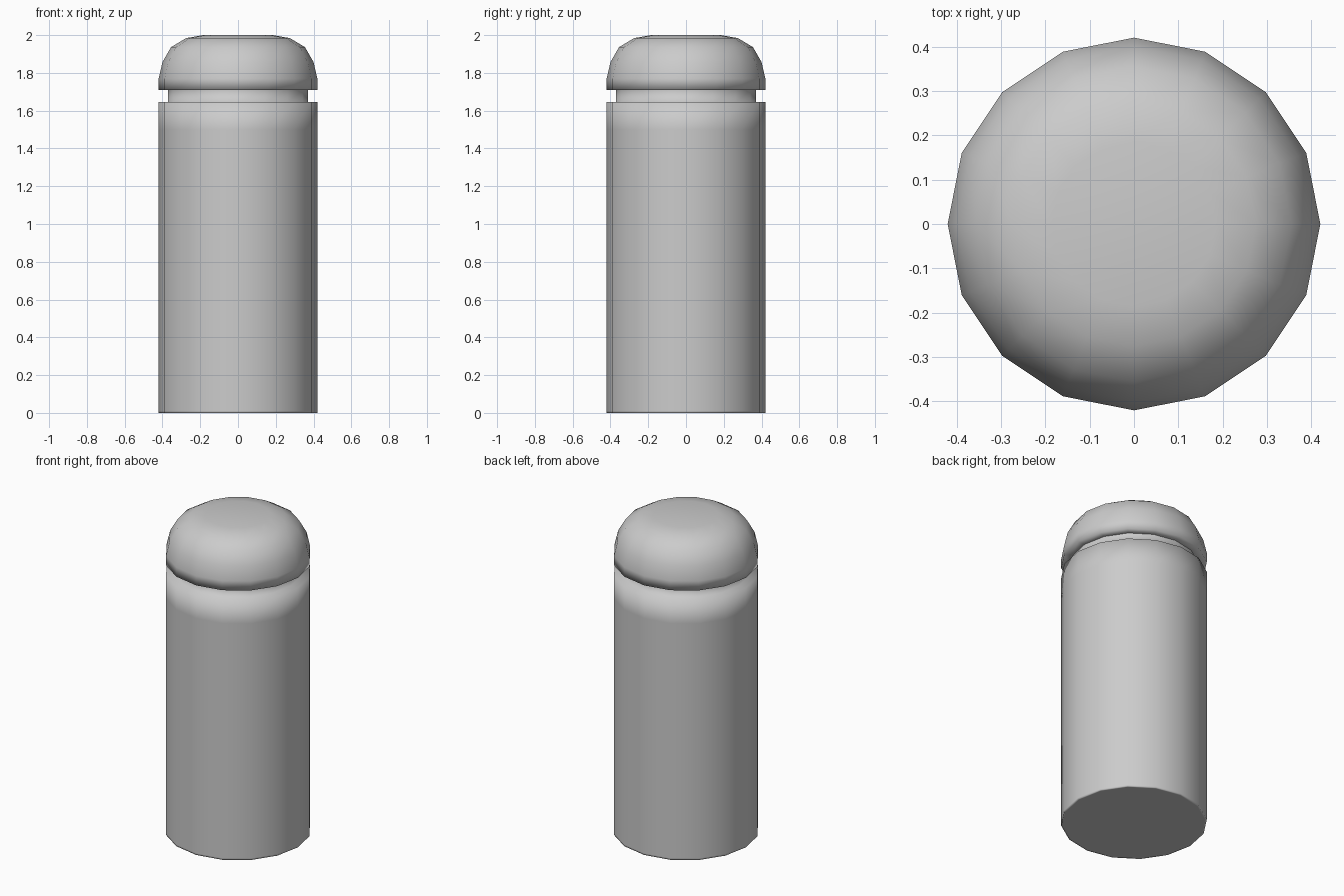
import bpy
import bmesh
from math import cos, sin, tau

if "Cube" in bpy.data.objects:
    bpy.data.objects.remove(bpy.data.objects["Cube"])

SIDES = 16


def lathe(name, profile, cap_bottom=False, cap_top=False):
    """Revolve (radius, height) points, listed bottom to top, around z."""
    bm = bmesh.new()
    rings = [[bm.verts.new((r * cos(tau * i / SIDES), r * sin(tau * i / SIDES), z))
              for i in range(SIDES)] for r, z in profile]
    for low, high in zip(rings, rings[1:]):
        for i in range(SIDES):
            j = (i + 1) % SIDES
            bm.faces.new((low[i], low[j], high[j], high[i]))
    if cap_bottom:
        bm.faces.new(rings[0][::-1])
    if cap_top:
        bm.faces.new(rings[-1])
    for f in bm.faces:
        f.smooth = True
    mesh = bpy.data.meshes.new(name)
    bm.to_mesh(mesh)
    bm.free()
    obj = bpy.data.objects.new(name, mesh)
    bpy.context.collection.objects.link(obj)
    return obj


# Post body with base support loops, shoulder ledge and recessed neck
lathe("post_body", [(0.41, 0), (0.42, 0), (0.42, 0.01), (0.42, 1.5),
                    (0.42, 1.645), (0.37, 1.645), (0.37, 1.71)], cap_bottom=True)

# Rounded cap with overhanging lip and flat top
lathe("domed_cap", [(0.37, 1.71), (0.42, 1.71), (0.42, 1.77), (0.40, 1.857),
                    (0.355, 1.936), (0.275, 1.984), (0.185, 2.0)], cap_top=True)
